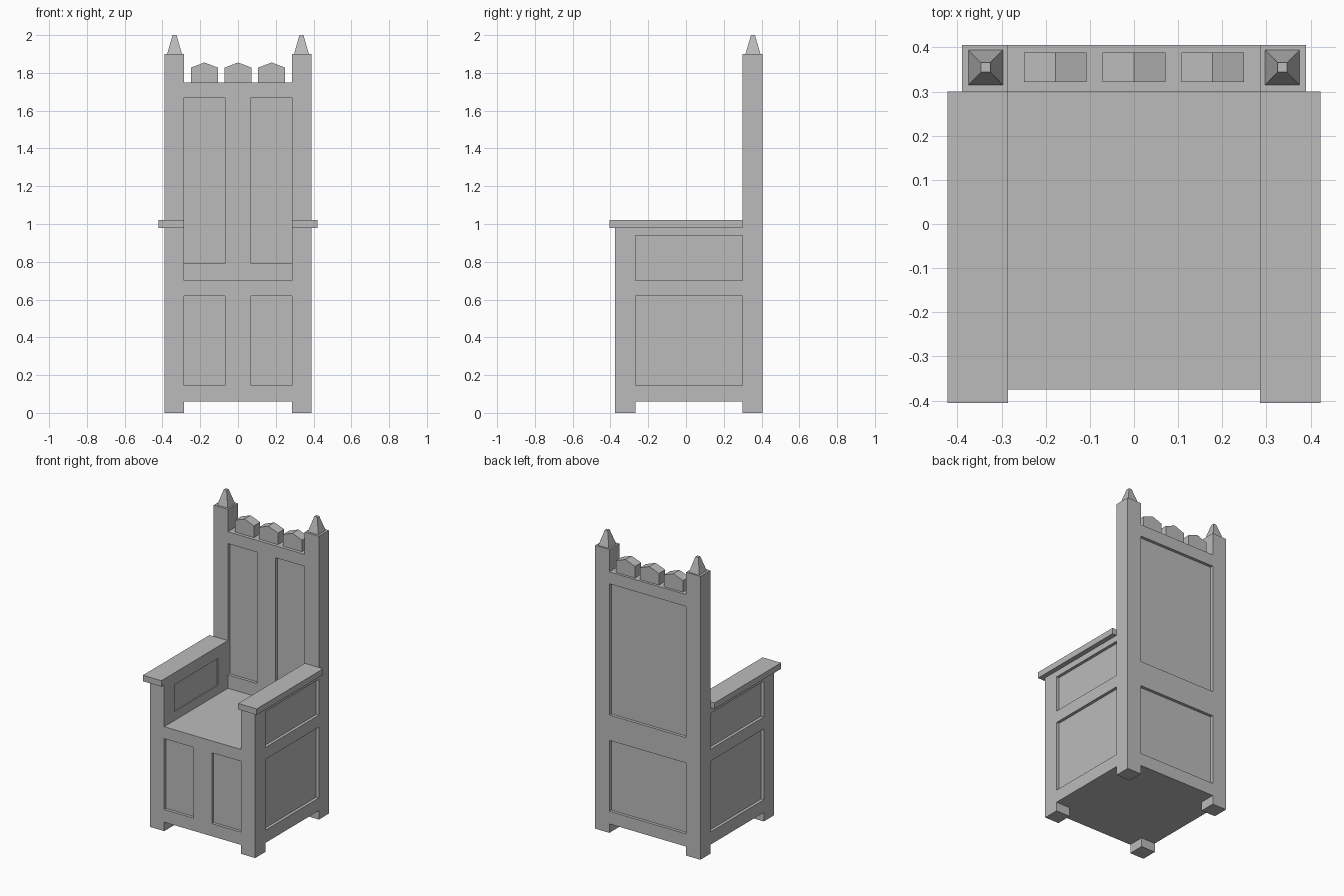
import bpy
import bmesh

if "Cube" in bpy.data.objects:
    bpy.data.objects.remove(bpy.data.objects["Cube"], do_unlink=True)

grey = bpy.data.materials.new("plain grey")
grey.use_nodes = True
colour = (0.5, 0.5, 0.5, 1)
grey.diffuse_color = colour
grey.node_tree.nodes["Principled BSDF"].inputs["Base Color"].default_value = colour


def finish(name, bm):
    bmesh.ops.recalc_face_normals(bm, faces=bm.faces)
    mesh = bpy.data.meshes.new(name)
    bm.to_mesh(mesh)
    bm.free()
    mesh.materials.append(grey)
    obj = bpy.data.objects.new(name, mesh)
    bpy.context.collection.objects.link(obj)
    return obj


def box(name, x, y, z, taper=1.0):
    """Box from (min, max) ranges; taper scales the top face."""
    bm = bmesh.new()
    bmesh.ops.create_cube(bm, size=1)
    for v in bm.verts:
        k = taper if v.co.z > 0 else 1.0
        v.co.x = sum(x) / 2 + v.co.x * k * (x[1] - x[0])
        v.co.y = sum(y) / 2 + v.co.y * k * (y[1] - y[0])
        v.co.z = sum(z) / 2 + v.co.z * (z[1] - z[0])
    return finish(name, bm)


def pair(name, x, y, z, taper=1.0):
    """The same box on the left (+x) and the right (-x)."""
    box("left_" + name, x, y, z, taper)
    box("right_" + name, (-x[1], -x[0]), y, z, taper)


# Shared measurements
INNER, OUTER = 0.285, 0.39
FRONT, FRONT_IN, BACK_IN, BACK = -0.375, -0.268, 0.30, 0.405
RECESS = 0.02
BOTTOM, LOW, MID, SEAT = 0.06, 0.145, 0.62, 0.70
WIDE = (-INNER, INNER)
POST_X = (INNER, OUTER)
SIDE_Y = (FRONT_IN, BACK_IN)
BACK_Y = (BACK_IN, BACK)

# Corner posts and pointed finials
pair("front_post", POST_X, (FRONT, FRONT_IN), (0, 0.98))
pair("back_post", POST_X, BACK_Y, (0, 1.90))
pair("finial", (0.297, 0.375), (0.315, 0.394), (1.90, 2.0), 0.27)

# Seat, floor and front of the base
box("seat", WIDE, (FRONT, BACK_IN), (MID, SEAT))
box("base_floor", WIDE, (FRONT, BACK), (BOTTOM, LOW))
box("front_panel", WIDE, (FRONT + RECESS, FRONT_IN), (LOW, MID))
box("front_stile", (-0.068, 0.068), (FRONT, FRONT + RECESS), (LOW, MID))

# Sides: rails, recessed panels and the inner arm framing
for label, z in (("bottom", (BOTTOM, LOW)), ("middle", (MID, SEAT)), ("top", (0.94, 0.98))):
    pair("side_" + label + "_rail", POST_X, SIDE_Y, z)
pair("side_lower_panel", (INNER, OUTER - RECESS), SIDE_Y, (LOW, MID))
pair("side_upper_panel", (INNER + 0.006, OUTER - RECESS), SIDE_Y, (SEAT, 0.94))
pair("inner_arm_rail", (INNER, INNER + 0.006), SIDE_Y, (SEAT, 0.76))
pair("inner_arm_stile", (INNER, INNER + 0.006), (0.195, BACK_IN), (0.76, 0.94))
pair("armrest", (INNER, 0.422), (-0.405, BACK_IN), (0.98, 1.02))

# Back: rails, panels and the centre stile
box("back_lower_panel", WIDE, (BACK_IN, BACK - RECESS), (LOW, MID))
box("back_middle_rail", WIDE, BACK_Y, (MID, 0.79))
box("back_upper_panel", WIDE, (BACK_IN + RECESS, BACK - RECESS), (0.79, 1.67))
box("back_stile", (-0.068, 0.068), (BACK_IN, BACK_IN + RECESS), (0.79, 1.67))
box("back_top_rail", WIDE, BACK_Y, (1.67, 1.75))

# Three gabled crest blocks on the top rail
for side, cx in (("right", -0.178), ("middle", 0), ("left", 0.178)):
    bm = bmesh.new()
    profile = ((-0.071, 1.75), (0.071, 1.75), (0.071, 1.828), (0, 1.855), (-0.071, 1.828))
    face = bm.faces.new([bm.verts.new((cx + px, 0.322, pz)) for px, pz in profile])
    ext = bmesh.ops.extrude_face_region(bm, geom=[face])
    moved = [g for g in ext["geom"] if isinstance(g, bmesh.types.BMVert)]
    bmesh.ops.translate(bm, verts=moved, vec=(0, 0.066, 0))
    finish(side + "_crest_block", bm)
